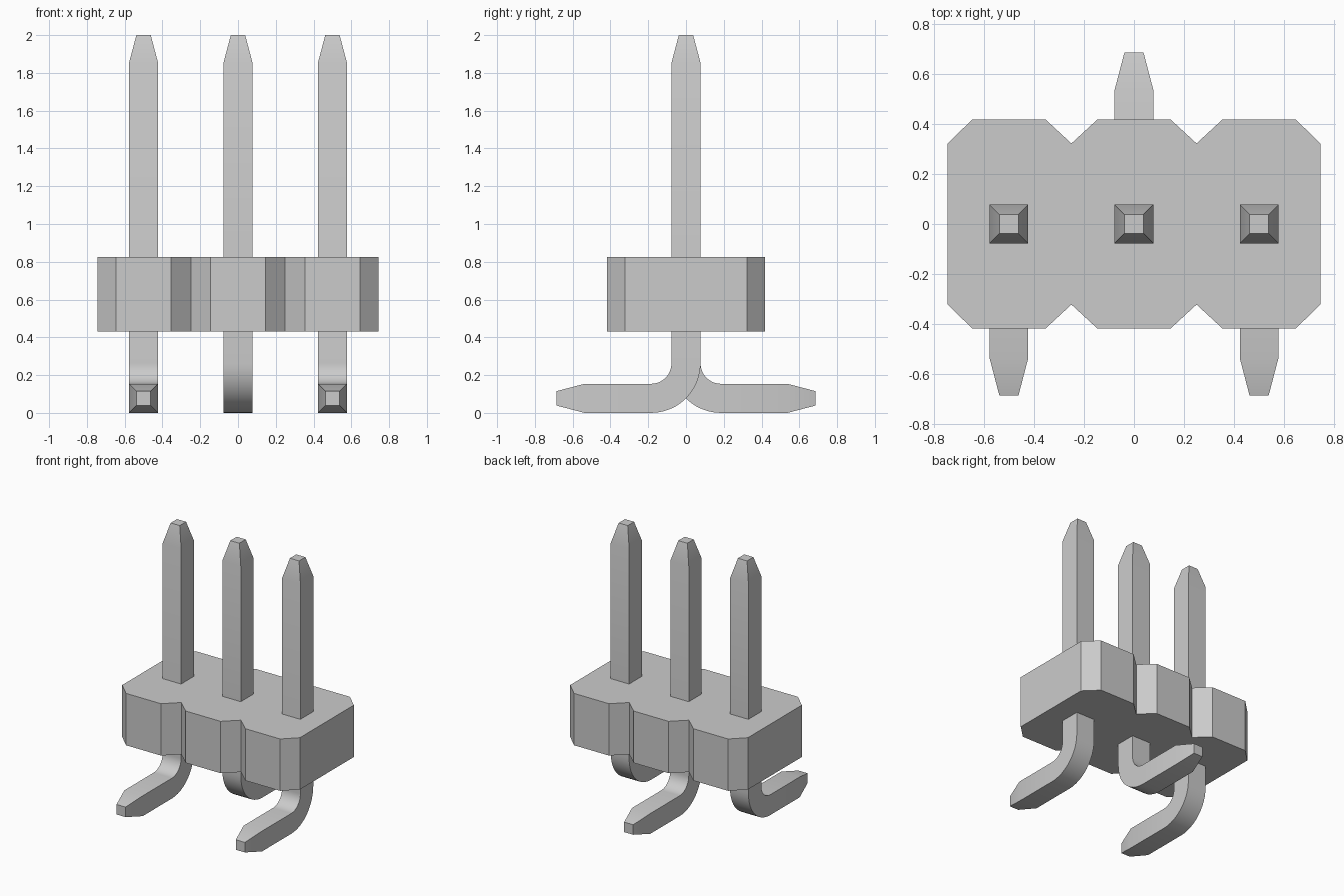
import bpy, bmesh, math

cube = bpy.data.objects.get("Cube")
if cube:
    bpy.data.objects.remove(cube)

# One plain grey for everything
grey = bpy.data.materials.new("plain grey")
grey.use_nodes = True
GREY = (0.6, 0.6, 0.6, 1)
grey.diffuse_color = GREY
grey.node_tree.nodes["Principled BSDF"].inputs["Base Color"].default_value = GREY

PITCH = 0.5      # pin spacing
HALF = 0.077     # half thickness of the square pin
TIP = 0.038      # half thickness at the pin tips
BEND = 0.185     # centreline bend radius


def finish(name, bm, smooth=False):
    bmesh.ops.recalc_face_normals(bm, faces=bm.faces)
    mesh = bpy.data.meshes.new(name)
    bm.to_mesh(mesh)
    bm.free()
    mesh.materials.append(grey)
    obj = bpy.data.objects.new(name, mesh)
    bpy.context.collection.objects.link(obj)
    if smooth:
        bpy.ops.object.select_all(action='DESELECT')
        obj.select_set(True)
        bpy.context.view_layer.objects.active = obj
        bpy.ops.object.shade_smooth_by_angle(angle=math.radians(15))
    return obj


def make_housing():
    # Three chamfered cells: walk the front edge, then the back edge
    front = [(-0.745, -0.322)]
    for cx in (-PITCH, 0, PITCH):
        front += [(cx - 0.146, -0.418), (cx + 0.146, -0.418)]
        front.append((0.745 if cx == PITCH else cx + PITCH / 2, -0.322))
    outline = front + [(x, -y) for x, y in reversed(front)]
    bm = bmesh.new()
    base = bm.faces.new([bm.verts.new((x, y, 0.432)) for x, y in outline])
    top = bmesh.ops.extrude_face_region(bm, geom=[base], use_keep_orig=True)
    verts = [v for v in top["geom"] if isinstance(v, bmesh.types.BMVert)]
    bmesh.ops.translate(bm, verts=verts, vec=(0, 0, 0.393))
    finish("housing", bm)


def make_pin(name, x, side, steps=12):
    # Square sections: (distance outwards, height, turn angle, half size)
    sections = [(0, 2.0, 0, TIP), (0, 1.853, 0, HALF)]
    for i in range(steps + 1):
        a = math.pi / 2 * i / steps
        sections.append((BEND * (1 - math.cos(a)),
                         HALF + BEND * (1 - math.sin(a)), a, HALF))
    sections += [(0.537, HALF, math.pi / 2, HALF), (0.686, HALF, math.pi / 2, TIP)]
    bm = bmesh.new()
    rings = []
    for d, z, a, h in sections:
        ring = []
        for sx, sn in ((-1, -1), (1, -1), (1, 1), (-1, 1)):
            n = sn * h
            ring.append(bm.verts.new((x + sx * h,
                                      side * (d + n * math.cos(a)),
                                      z + n * math.sin(a))))
        rings.append(ring)
    for r, s in zip(rings, rings[1:]):
        for k in range(4):
            m = (k + 1) % 4
            bm.faces.new((r[k], r[m], s[m], s[k]))
    bm.faces.new(rings[0])
    bm.faces.new(rings[-1])
    finish(name, bm, smooth=True)


make_housing()
# Outer pins bend to the front, the middle one to the back
make_pin("right_pin", -PITCH, -1)
make_pin("middle_pin", 0, 1)
make_pin("left_pin", PITCH, -1)
